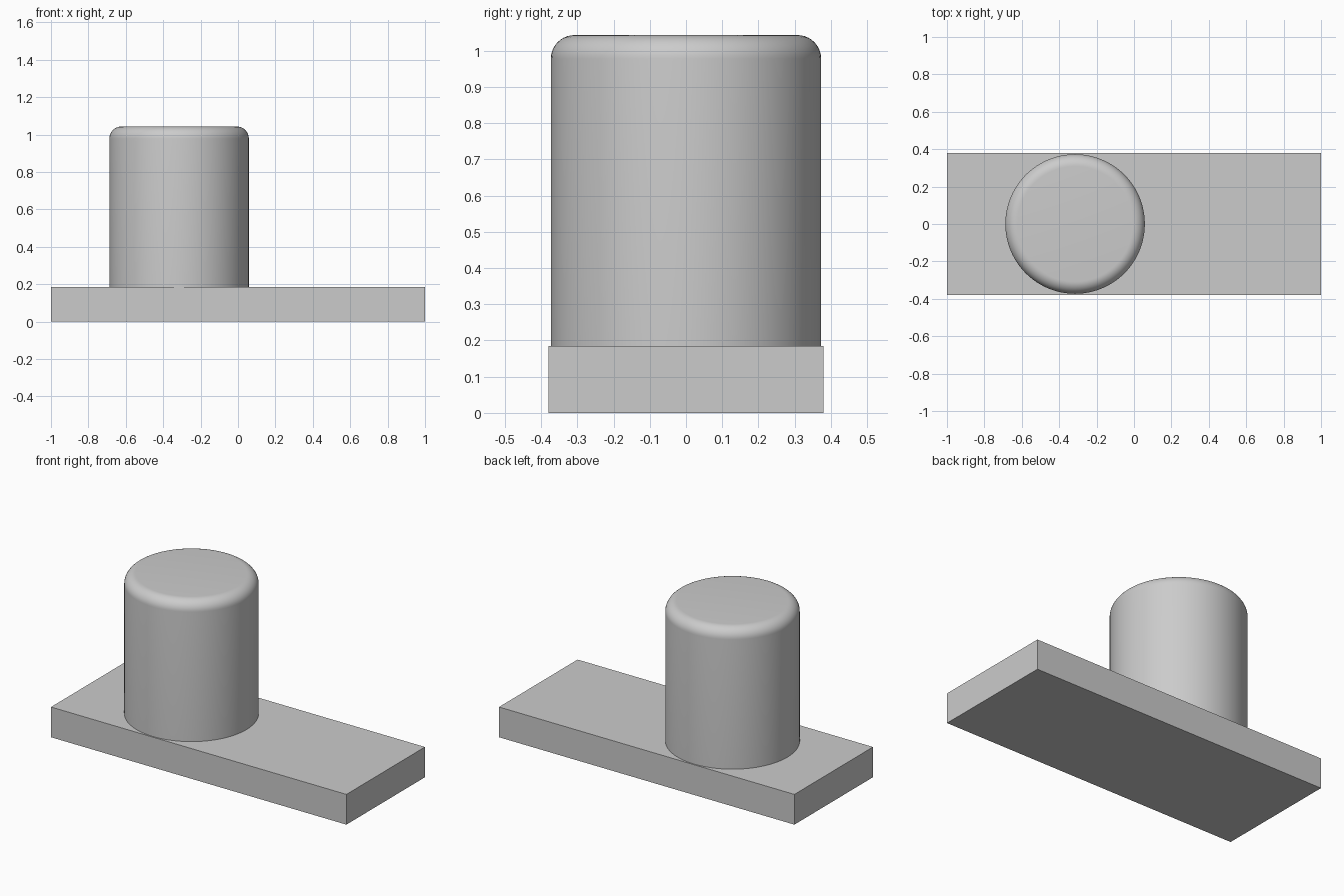
import bpy
import bmesh
import math
from mathutils import Matrix, Vector

default = bpy.data.objects.get("Cube")
if default:
    bpy.data.objects.remove(default, do_unlink=True)

# Single grey finish
GREY = (0.6, 0.6, 0.6, 1.0)
grey = bpy.data.materials.new("plain_grey")
grey.use_nodes = True
grey.diffuse_color = GREY
grey.node_tree.nodes["Principled BSDF"].inputs["Base Color"].default_value = GREY

BASE_LENGTH, BASE_WIDTH, BASE_HEIGHT = 2.0, 0.76, 0.185
POST_X, POST_RADIUS, POST_TOP, ROUNDING = -0.315, 0.373, 1.043, 0.065


def add_object(name, bm):
    mesh = bpy.data.meshes.new(name)
    bmesh.ops.recalc_face_normals(bm, faces=bm.faces)
    bm.to_mesh(mesh)
    bm.free()
    mesh.materials.append(grey)
    obj = bpy.data.objects.new(name, mesh)
    bpy.context.collection.objects.link(obj)
    return obj


# Flat rectangular base
bm = bmesh.new()
bmesh.ops.create_cube(bm, size=1)
bmesh.ops.scale(bm, vec=(BASE_LENGTH, BASE_WIDTH, BASE_HEIGHT), verts=bm.verts)
bmesh.ops.translate(bm, vec=(0, 0, BASE_HEIGHT / 2), verts=bm.verts)
add_object("base_plate", bm)

# Round post with a filleted top rim
height = POST_TOP - BASE_HEIGHT
bm = bmesh.new()
bmesh.ops.create_cone(bm, cap_ends=True, segments=96, radius1=POST_RADIUS,
                      radius2=POST_RADIUS, depth=height,
                      matrix=Matrix.Translation((POST_X, 0, BASE_HEIGHT + height / 2)))
rim = [e for e in bm.edges if all(v.co.z > POST_TOP - 0.01 for v in e.verts)]
bmesh.ops.bevel(bm, geom=rim, offset=ROUNDING, offset_type='OFFSET',
                segments=10, profile=0.5, affect='EDGES')
post = add_object("round_post", bm)

# Smooth the wall and rim, keeping the caps flat
for face in post.data.polygons:
    face.use_smooth = abs(face.normal.z) < 0.9999
bpy.ops.object.select_all(action='DESELECT')
post.select_set(True)
bpy.context.view_layer.objects.active = post
bpy.ops.object.shade_smooth_by_angle(angle=math.radians(30))
